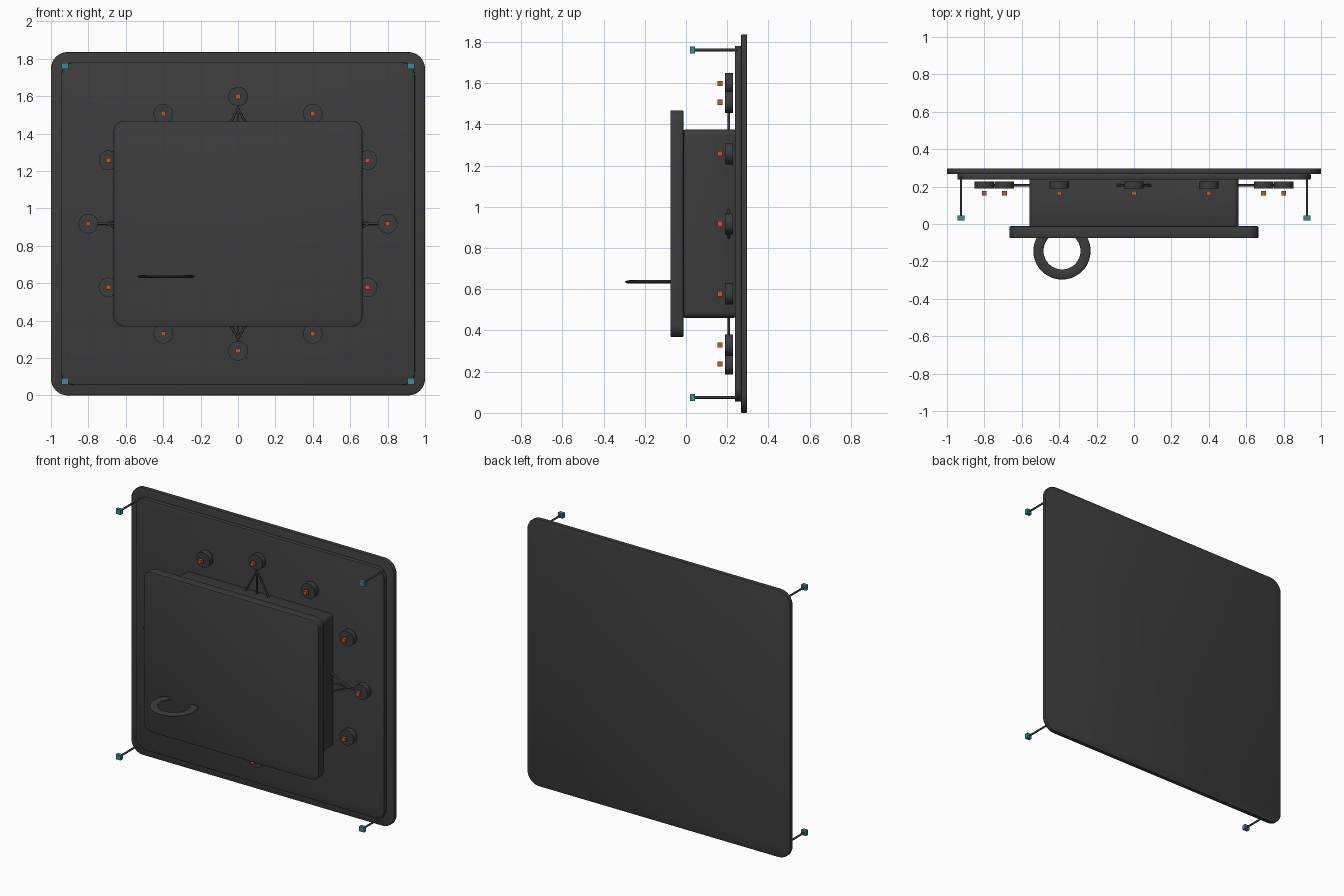
import bpy, bmesh, math
from mathutils import Vector

if "Cube" in bpy.data.objects:
    bpy.data.objects.remove(bpy.data.objects["Cube"])

MID = 0.918  # height of the panel centre


def material(name, rgb):
    m = bpy.data.materials.new(name)
    m.diffuse_color = (*rgb, 1)
    m.use_nodes = True
    m.node_tree.nodes["Principled BSDF"].inputs["Base Color"].default_value = m.diffuse_color
    return m


DARK = material("charcoal", (0.045, 0.045, 0.045))
TEAL = material("teal", (0.045, 0.26, 0.30))
ORANGE = material("orange", (0.58, 0.09, 0.04))


def finish(ob, name, mat, smooth=True):
    ob.name = name
    ob.data.materials.append(mat)
    if smooth:
        bpy.ops.object.select_all(action='DESELECT')
        ob.select_set(True)
        bpy.context.view_layer.objects.active = ob
        bpy.ops.object.shade_smooth_by_angle(angle=math.radians(35))
    return ob


def plate(name, hx, hz, y0, y1, radius, rim):
    """Rounded slab facing -y: corner radius first, then a small rim bevel."""
    bm = bmesh.new()
    bmesh.ops.create_cube(bm, size=1)
    for v in bm.verts:
        v.co = (v.co.x * 2 * hx, (y0 + y1) / 2 + v.co.y * (y1 - y0), MID + v.co.z * 2 * hz)
    corners = [e for e in bm.edges if abs(e.verts[0].co.y - e.verts[1].co.y) > 1e-4]
    bmesh.ops.bevel(bm, geom=corners, offset=radius, segments=8, profile=0.5, affect='EDGES')
    rims = [e for e in bm.edges if abs(e.verts[0].co.y - e.verts[1].co.y) < 1e-5]
    bmesh.ops.bevel(bm, geom=rims, offset=rim, segments=2, profile=0.5, affect='EDGES')
    me = bpy.data.meshes.new(name)
    bm.to_mesh(me)
    bm.free()
    ob = bpy.data.objects.new(name, me)
    bpy.context.collection.objects.link(ob)
    return finish(ob, name, DARK)


def rod(name, a, b, r, sides=12):
    a, b = Vector(a), Vector(b)
    d = b - a
    bpy.ops.mesh.primitive_cylinder_add(vertices=sides, radius=r, depth=d.length, location=(a + b) / 2,
                                        rotation=d.to_track_quat('Z', 'Y').to_euler())
    return finish(bpy.context.object, name, DARK)


def block(name, loc, size, mat):
    bpy.ops.mesh.primitive_cube_add(size=1, location=loc)
    ob = bpy.context.object
    ob.scale = size
    return finish(ob, name, mat, False)


# Stacked slabs: wall plate, inner plate, housing and cover
plate("wall_plate", 1.0, 0.918, 0.267, 0.297, 0.09, 0.005)
plate("inner_plate", 0.945, 0.863, 0.237, 0.268, 0.07, 0.005)
plate("housing", 0.56, 0.457, -0.013, 0.24, 0.03, 0.008)
plate("cover", 0.665, 0.55, -0.076, -0.012, 0.055, 0.006)

# Flattened ring handle half sunk in the cover
bpy.ops.mesh.primitive_torus_add(major_radius=0.126, minor_radius=0.027, major_segments=48,
                                 minor_segments=12, location=(-0.385, -0.144, 0.636))
bpy.context.object.scale.z = 0.3
finish(bpy.context.object, "ring_handle", DARK)

# Twelve round knobs on an ellipse, each with a small lamp in front
for i in range(12):
    a = math.radians(30 * i)
    x, z = 0.8 * math.cos(a), MID + 0.68 * math.sin(a)
    rod(f"knob_{i}", (x, 0.189, z), (x, 0.228, z), 0.052, 32)
    block(f"lamp_{i}", (x, 0.165, z), (0.025, 0.025, 0.025), ORANGE)

# Three-legged braces between the housing and the four axis knobs
for i, (dx, dz) in enumerate(((1, 0), (0, 1), (-1, 0), (0, -1))):
    reach, apex, base, spread = (0.76, 0.70, 0.55, 0.07) if dx else (0.64, 0.615, 0.45, 0.09)

    def at(out, side):
        return (dx * out - dz * side, 0.207, MID + dz * out + dx * side)
    rod(f"brace_stem_{i}", at(base, 0), at(reach, 0), 0.006)
    for s in (-1, 1):
        rod(f"brace_leg_{i}_{s}", at(base, s * spread), at(apex, 0), 0.006)

# Corner pins with square teal tips
for sx in (-1, 1):
    for sz in (-1, 1):
        x, z = sx * 0.925, MID + sz * 0.843
        rod(f"corner_pin_{sx}_{sz}", (x, 0.03, z), (x, 0.25, z), 0.0065)
        block(f"pin_tip_{sx}_{sz}", (x, 0.032, z), (0.036, 0.025, 0.034), TEAL)
